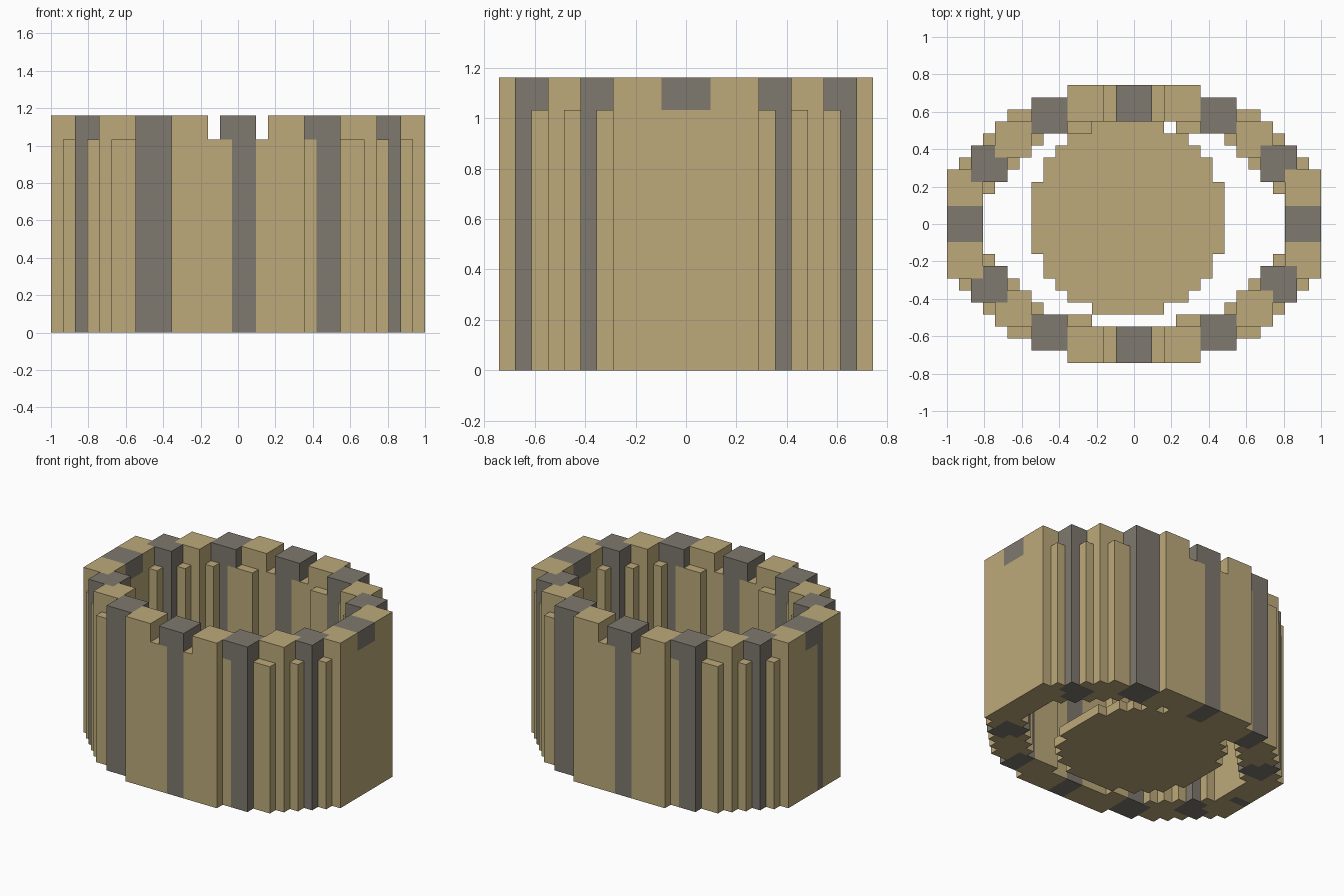
import bpy, bmesh

if "Cube" in bpy.data.objects:
    bpy.data.objects.remove(bpy.data.objects["Cube"])

U = 2 / 31          # size of one block
LOW, TALL = 16, 18  # wall and battlement heights in blocks


def material(name, rgb):
    m = bpy.data.materials.new(name)
    m.diffuse_color = (*rgb, 1)
    m.use_nodes = True
    m.node_tree.nodes["Principled BSDF"].inputs["Base Color"].default_value = m.diffuse_color
    return m


SAND = material("sandstone", (0.507, 0.400, 0.196))
GREY = material("grey stone", (0.209, 0.191, 0.156))


def block(x0, x1, y0, y1):
    return {(i, j) for i in range(x0, x1 + 1) for j in range(y0, y1 + 1)}


def mirror4(cells):
    return {(sx * i, sy * j) for i, j in cells for sx in (-1, 1) for sy in (-1, 1)}


def extrude(name, cells, z0, z1, mat, hidden_by=frozenset(), covered=frozenset(), base=True):
    """Extrude a footprint of blocks, leaving out faces buried in neighbours."""
    bm = bmesh.new()
    a, b = z0 * U, z1 * U

    def quad(pts):
        bm.faces.new([bm.verts.new(p) for p in pts])

    for i, j in sorted(cells):
        x0, x1, y0, y1 = [(v + d) * U for v in (i, j) for d in (-0.5, 0.5)]
        ring = [(x0, y0), (x1, y0), (x1, y1), (x0, y1)]
        if (i, j) not in covered:
            quad([(x, y, b) for x, y in ring])
        if base:
            quad([(x, y, a) for x, y in reversed(ring)])
        for k, (dx, dy) in enumerate([(0, -1), (1, 0), (0, 1), (-1, 0)]):
            n = (i + dx, j + dy)
            if n not in cells and n not in hidden_by:
                p, q = ring[k], ring[(k + 1) % 4]
                quad([(*p, a), (*q, a), (*q, b), (*p, b)])
    bmesh.ops.remove_doubles(bm, verts=bm.verts[:], dist=1e-5)
    bmesh.ops.dissolve_limit(bm, angle_limit=0.01, verts=bm.verts[:], edges=bm.edges[:])
    me = bpy.data.meshes.new(name)
    bm.to_mesh(me)
    bm.free()
    me.materials.append(mat)
    bpy.context.collection.objects.link(bpy.data.objects.new(name, me))


# oval wall footprint: (first column, last column, inner row, outer row)
spans = [(0, 3, 9, 11), (4, 5, 8, 11), (6, 7, 8, 10), (8, 8, 7, 10), (9, 9, 6, 9),
         (10, 10, 5, 9), (11, 11, 4, 8), (12, 12, 3, 7), (13, 13, 0, 6),
         (14, 14, 0, 5), (15, 15, 0, 4)]
wall = mirror4(set().union(*(block(*s) for s in spans)))

# battlements, alternating sand and grey
sand_a = mirror4(block(3, 5, 9, 11))
sand_b = mirror4(block(9, 11, 6, 8))
sand_c = mirror4(block(13, 15, 2, 4))
grey_top = (mirror4(block(6, 8, 8, 10)) | mirror4(block(11, 13, 4, 6))
            | mirror4(block(-1, 1, 9, 11)) | mirror4(block(13, 15, -1, 1)))
sand_over = ({c for c in sand_b if c[0] * c[1] < 0}
             | {c for c in sand_c if c[0] * c[1] > 0})
grey_top -= sand_over
sand_top = (sand_a | sand_b | sand_c) - grey_top
merlons = grey_top | sand_top

# grey pillars in the wall below
grey_low = mirror4(block(6, 8, 8, 10)) | mirror4(block(11, 13, 4, 6))
grey_low -= sand_over | block(6, 6, -10, -8) | block(-6, -6, 8, 10)
grey_low |= block(0, 1, -11, -9) | block(-1, 0, 9, 11) | block(-15, -14, -1, -1)

extrude("wall", wall - grey_low, 0, LOW, SAND, wall, merlons)
extrude("wall_pillars", grey_low, 0, LOW, GREY, wall, merlons)
extrude("sand_battlements", sand_top, LOW, TALL, SAND, merlons, base=False)
extrude("grey_battlements", grey_top, LOW, TALL, GREY, merlons, base=False)

# round floor slab, slightly off centre
half = [8, 8, 8, 7, 7, 6, 5, 3]
floor = set()
for r, w in enumerate(half):
    floor |= block(-w, w - 1, r + 1, r + 1) | block(-w, w - 1, -r, -r)
extrude("floor", floor, 0, 1, SAND)
